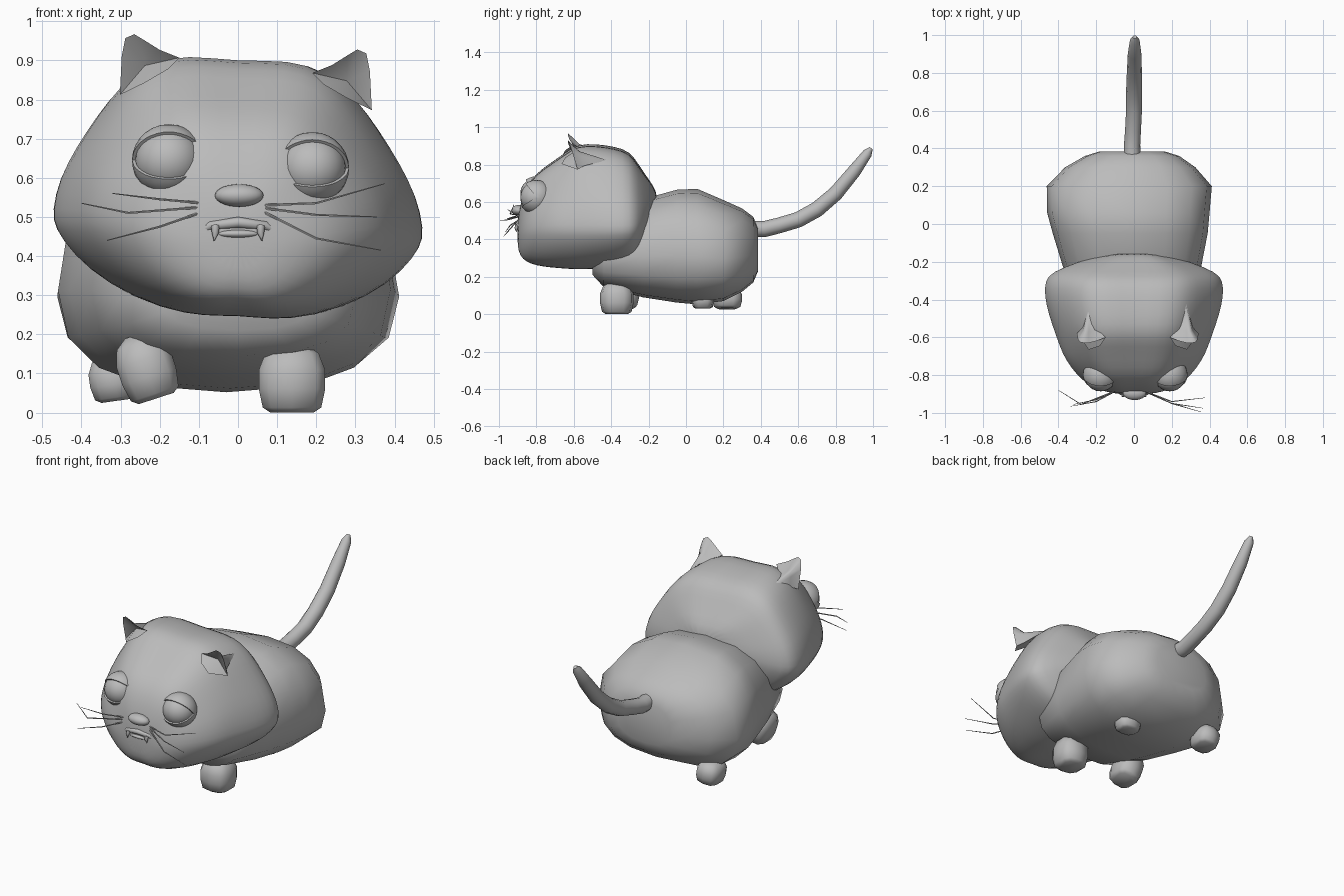
import bpy, bmesh, math
from mathutils import Vector, Matrix

if "Cube" in bpy.data.objects:
    bpy.data.objects.remove(bpy.data.objects["Cube"])

grey = bpy.data.materials.new("plain_grey")
grey.diffuse_color = (0.5, 0.5, 0.5, 1)
grey.use_nodes = True
grey.node_tree.nodes["Principled BSDF"].inputs["Base Color"].default_value = grey.diffuse_color


def finish(name, bm, angle=50, subsurf=0):
    """Turn a bmesh into a smooth shaded grey object."""
    bmesh.ops.recalc_face_normals(bm, faces=bm.faces)
    me = bpy.data.meshes.new(name)
    bm.to_mesh(me)
    bm.free()
    for p in me.polygons:
        p.use_smooth = True
    me.set_sharp_from_angle(angle=math.radians(angle))
    me.materials.append(grey)
    ob = bpy.data.objects.new(name, me)
    bpy.context.collection.objects.link(ob)
    if subsurf:
        m = ob.modifiers.new("smooth", 'SUBSURF')
        m.levels = m.render_levels = subsurf
    return ob


def loft(rings):
    """Skin a list of equal-length point rings and cap both ends."""
    bm = bmesh.new()
    vs = [[bm.verts.new(p) for p in r] for r in rings]
    n = len(vs[0])
    for a, b in zip(vs, vs[1:]):
        for i in range(n):
            j = (i + 1) % n
            bm.faces.new((a[i], a[j], b[j], b[i]))
    bm.faces.new(vs[0][::-1])
    bm.faces.new(vs[-1])
    return bm


def tube(name, pts, radii, sides=8):
    """Round tapering tube along a path."""
    pts = [Vector(p) for p in pts]
    rings = []
    for i, p in enumerate(pts):
        d = (pts[min(i + 1, len(pts) - 1)] - pts[max(i - 1, 0)]).normalized()
        ref = Vector((1, 0, 0)) if abs(d.x) < 0.6 else Vector((0, 0, 1))
        u = (ref - d * ref.dot(d)).normalized()
        v = d.cross(u)
        rings.append([p + radii[i] * (math.cos(t) * u + math.sin(t) * v)
                      for t in (2 * math.pi * k / sides for k in range(sides))])
    return finish(name, loft(rings), 60)


def ball(name, centre, size, cut=None):
    """Ellipsoid, optionally keeping only the part on one side of a plane."""
    bm = bmesh.new()
    bmesh.ops.create_uvsphere(bm, u_segments=24, v_segments=14, radius=1)
    if cut:
        bmesh.ops.bisect_plane(bm, geom=bm.verts[:] + bm.edges[:] + bm.faces[:],
                               plane_co=(0, 0, 0), plane_no=cut, clear_inner=True)
        bmesh.ops.holes_fill(bm, edges=[e for e in bm.edges if e.is_boundary], sides=0)
    bmesh.ops.transform(bm, verts=bm.verts,
                        matrix=Matrix.Translation(centre) @ Matrix.Diagonal((*size, 1)))
    return finish(name, bm)


# Head: one cheeky outline, rescaled along y and sheared for a slight roll
half = [(0, .97), (.3, 1), (.5, .94), (.64, .81), (.76, .62), (.87, .42), (.96, .22), (1, 0),
        (.985, -.18), (.89, -.45), (.7, -.75), (.45, -.95), (.2, -1), (0, -.97)]
outline = half + [(-x, u) for x, u in half[-2:0:-1]]
head = [  # y, half width, bottom, widest height, top
    (-.902, .07, .37, .43, .49), (-.888, .16, .31, .45, .58), (-.855, .24, .28, .47, .68),
    (-.80, .305, .26, .48, .755), (-.72, .365, .25, .49, .81), (-.65, .395, .245, .49, .86),
    (-.58, .42, .24, .49, .91), (-.48, .455, .245, .49, .91), (-.38, .478, .25, .49, .895),
    (-.30, .475, .265, .49, .87), (-.255, .44, .29, .50, .80), (-.20, .30, .38, .53, .72),
    (-.15, .12, .50, .57, .65)]
rings = []
for y, w, zb, zm, zt in head:
    rings.append([(x * w, y, zm + u * ((zt - zm) if u > 0 else (zm - zb)) - .05 * x * w)
                  for x, u in outline])
finish("head", loft(rings), 70, 1)

# Body: low-poly rounded barrel
body = [  # y, centre x, half width, bottom, top
    (-.50, 0, .20, .21, .42), (-.44, 0, .30, .145, .50), (-.23, -.01, .365, .09, .615),
    (-.05, -.02, .41, .062, .665), (.06, -.03, .43, .052, .67), (.20, -.025, .437, .07, .61),
    (.30, -.02, .345, .12, .565), (.36, -.01, .25, .17, .52), (.385, -.01, .17, .23, .46)]
rings = []
for y, cx, w, zb, zt in body:
    zm = zb + .42 * (zt - zb)
    ring = []
    for k in range(16):
        c, s = math.cos(k * math.pi / 8), math.sin(k * math.pi / 8)
        px = math.copysign(abs(c) ** .8, c)
        pz = math.copysign(abs(s) ** .8, s)
        ring.append((cx + w * px, y, zm + pz * ((zt - zm) if s > 0 else (zm - zb))))
    rings.append(ring)
finish("body", loft(rings), 60)

# Paws: stubby rounded blocks
levels = [(-1, .65), (-.85, .88), (-.3, 1), (.25, 1), (.75, .8), (1, .4)]
for name, c, size, tilt in [
        ("front_paw_right", (.138, -.37, .087), (.088, .09, .087), 0),
        ("front_paw_left", (-.235, -.34, .117), (.075, .09, .085), -18),
        ("back_paw_right", (.12, .09, .085), (.07, .06, .055), 0),
        ("back_paw_left", (-.315, .22, .09), (.068, .08, .06), -8)]:
    m = Matrix.Translation(c) @ Matrix.Rotation(math.radians(tilt), 4, 'Y')
    rings = [[m @ Vector((size[0] * r * math.copysign(abs(math.cos(t)) ** .7, math.cos(t)),
                          size[1] * r * math.copysign(abs(math.sin(t)) ** .7, math.sin(t)),
                          size[2] * z))
              for t in ((k + .5) * math.pi / 5 for k in range(10))] for z, r in levels]
    finish(name, loft(rings), 60)

# Tail
tube("tail",
     [(-.01, .34, .455), (-.01, .42, .455), (-.005, .5, .475), (0, .6, .505), (0, .7, .56),
      (.002, .8, .645), (.003, .9, .765), (.004, .97, .86), (.004, .99, .888)],
     [.045, .043, .042, .042, .042, .04, .036, .026, .01], 12)

# Ears: open rim with a hollow front and a sloping back
for side, dx, dz in ((-1, 0, .012), (1, .04, -.027)):
    rim = [(.302, -.58, .80), (.297, -.61, .90), (.288, -.625, .945), (.265, -.63, .955),
           (.24, -.63, .94), (.20, -.62, .915), (.15, -.60, .895), (.18, -.645, .865),
           (.24, -.665, .83)]
    bm = bmesh.new()
    place = lambda p: bm.verts.new((side * (p[0] + dx), p[1], p[2] + dz))
    vs = [place(p) for p in rim]
    mids = [place((x * .5 + .12, y * .5 - .255, z * .5 + .42)) for x, y, z in rim]
    hollow, back = place((.238, -.575, .875)), place((.235, -.42, .85))
    n = len(vs)
    for i in range(n):
        j = (i + 1) % n
        bm.faces.new((vs[i], vs[j], hollow))
        bm.faces.new((vs[i], vs[j], mids[j], mids[i]))
        bm.faces.new((mids[i], mids[j], back))
    finish("ear_left" if side < 0 else "ear_right", bm, 55)

# Eyes with heavy upper and lower lids
for name, c in (("left", (-.177, -.80, .645)), ("right", (.19, -.80, .625))):
    ball("eyeball_" + name, c, (.086, .086, .084))
    up, low = math.radians(52), math.radians(32)
    ball("upper_lid_" + name, c, (.094, .094, .092), (0, math.sin(up), math.cos(up)))
    ball("lower_lid_" + name, c, (.094, .094, .092), (0, math.sin(low), -math.cos(low)))

# Nose and mouth
ball("nose", (.003, -.895, .555), (.062, .037, .029))
tube("upper_lip", [(-.10, -.882, .462), (-.07, -.893, .478), (0, -.90, .486),
                   (.07, -.893, .478), (.10, -.882, .458)], [.004, .012, .014, .012, .004])
ball("lower_lip", (0, -.892, .457), (.055, .018, .011))
for side in (-1, 1):
    tube("fang", [(side * .058, -.902, .477), (side * .058, -.908, .46),
                  (side * .061, -.907, .439)], [.011, .009, .001])

# Whiskers
for a, b, c in [
        ((.07, -.89, .53), (.20, -.94, .535), (.375, -.92, .585)),
        ((.07, -.89, .522), (.20, -.95, .505), (.355, -.995, .50)),
        ((.065, -.89, .513), (.20, -.95, .445), (.365, -.975, .415)),
        ((-.09, -.88, .535), (-.20, -.93, .545), (-.32, -.955, .56)),
        ((-.09, -.88, .525), (-.28, -.955, .51), (-.40, -.88, .535)),
        ((-.09, -.88, .513), (-.20, -.94, .475), (-.335, -.965, .44))]:
    tube("whisker", [a, b, c], [.0035, .003, .0012], 5)
